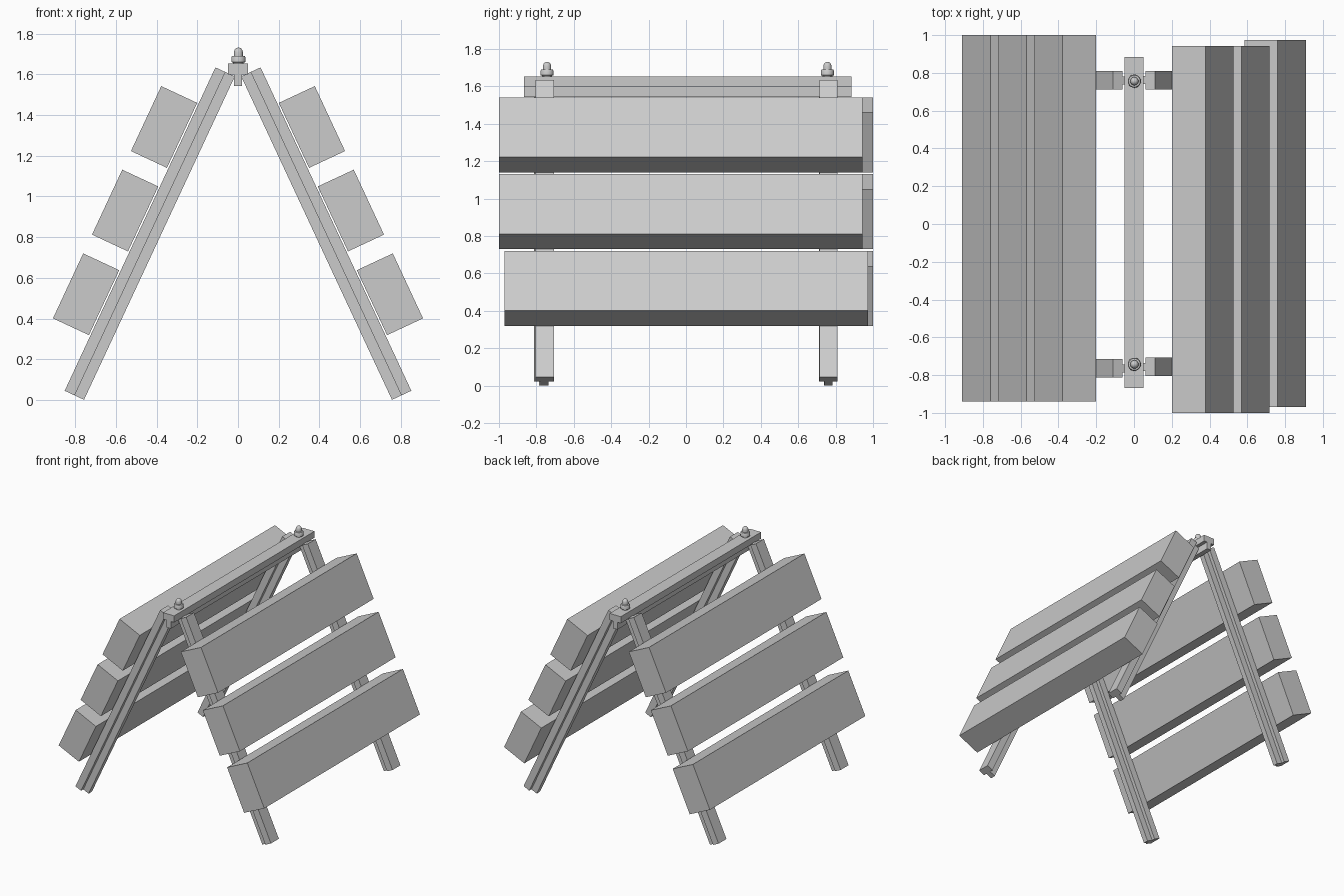
import bpy, bmesh, math
from mathutils import Vector

if "Cube" in bpy.data.objects:
    bpy.data.objects.remove(bpy.data.objects["Cube"])

TILT = math.radians(25)
N = Vector((math.cos(TILT), 0, math.sin(TILT)))    # outward from the slope
U = Vector((-math.sin(TILT), 0, math.cos(TILT)))   # up along the slope
Y = Vector((0, 1, 0))


def prism(name, profile, start, end):
    """Extrude a closed outline of 3D points from start to end."""
    bm = bmesh.new()
    a = [bm.verts.new(p + start) for p in profile]
    b = [bm.verts.new(p + end) for p in profile]
    n = len(a)
    bm.faces.new(a)
    bm.faces.new(b[::-1])
    for i in range(n):
        bm.faces.new((a[i], b[i], b[(i + 1) % n], a[(i + 1) % n]))
    bmesh.ops.recalc_face_normals(bm, faces=bm.faces)
    me = bpy.data.meshes.new(name)
    bm.to_mesh(me)
    bm.free()
    ob = bpy.data.objects.new(name, me)
    bpy.context.collection.objects.link(ob)
    return ob


def tee(across, depth, half, stem, top, mid, low):
    """T-shaped section: wide flange from top to mid, stem down to low."""
    pts = [(half, top), (half, mid), (stem, mid), (stem, low),
           (-stem, low), (-stem, mid), (-half, mid), (-half, top)]
    return [across * s + depth * d for s, d in pts]


def lathe(name, profile, x, y, seg=20):
    """Spin a radius/height outline about a vertical axis."""
    bm = bmesh.new()
    rings = [[bm.verts.new((x + r * math.cos(2 * math.pi * k / seg),
                            y + r * math.sin(2 * math.pi * k / seg), z))
              for k in range(seg)] for r, z in profile]
    for lo, hi in zip(rings, rings[1:]):
        for k in range(seg):
            j = (k + 1) % seg
            bm.faces.new((lo[k], lo[j], hi[j], hi[k]))
    bm.faces.new(rings[0][::-1])
    bm.faces.new(rings[-1])
    me = bpy.data.meshes.new(name)
    bm.to_mesh(me)
    bm.free()
    ob = bpy.data.objects.new(name, me)
    bpy.context.collection.objects.link(ob)
    bpy.ops.object.select_all(action='DESELECT')
    ob.select_set(True)
    bpy.context.view_layer.objects.active = ob
    bpy.ops.object.shade_smooth_by_angle(angle=math.radians(35))


# Per side: leg positions and (slope height, y start, y end) of each board
sides = {
    "right": (1, (0.762, -0.756),
              [(1.062, -1.0, 0.943), (0.609, -1.0, 0.943), (0.155, -0.97, 0.973)]),
    "left": (-1, (0.760, -0.764),
             [(1.062, -0.94, 1.0), (0.609, -0.94, 1.0), (0.155, -0.94, 1.0)]),
}

for side, (sx, legs, boards) in sides.items():
    flip = lambda v: Vector((v.x * sx, v.y, v.z))

    # T-section legs with the flange facing outward
    for i, y in enumerate(legs):
        section = [flip(p) for p in tee(Y, N, 0.049, 0.021, 0.791, 0.737, 0.686)]
        prism(f"{side}_leg_{i + 1}", section,
              flip(U * -0.319) + Y * y, flip(U * 1.434) + Y * y)

    # Thick planks lying on the slope
    for i, (u, y0, y1) in enumerate(boards):
        rect = [flip(N * (0.896 + a * 0.0975) + U * (u + b * 0.176))
                for a, b in ((1, 1), (1, -1), (-1, -1), (-1, 1))]
        prism(f"{side}_plank_{i + 1}", rect, Y * y0, Y * y1)

# T-section ridge bar
ridge = tee(Vector((1, 0, 0)), Vector((0, 0, 1)), 0.049, 0.02, 1.652, 1.6, 1.543)
prism("ridge_bar", ridge, Y * -0.867, Y * 0.884)

# Domed cap nuts on the ridge
cap = [(0.026, 1.645), (0.026, 1.658), (0.035, 1.660), (0.035, 1.683),
       (0.031, 1.690), (0.022, 1.691), (0.022, 1.709), (0.019, 1.720),
       (0.012, 1.728), (0.004, 1.731)]
for i, y in enumerate((-0.743, 0.756)):
    lathe(f"cap_nut_{i + 1}", cap, 0.002, y)
